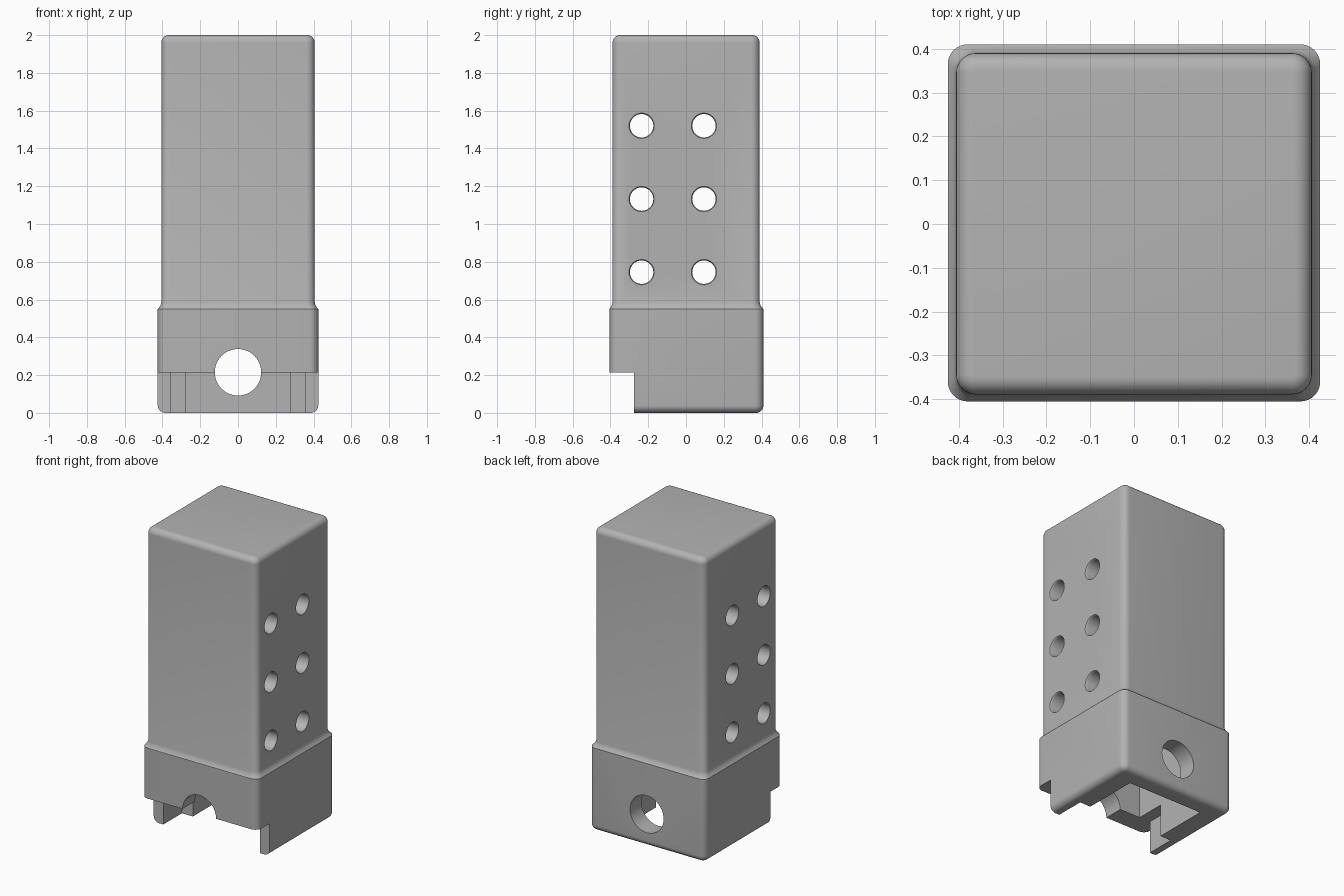
import bpy, bmesh, math
from mathutils import Matrix

cube = bpy.data.objects.get("Cube")
if cube:
    bpy.data.objects.remove(cube, do_unlink=True)

grey = bpy.data.materials.new("plain_grey")
grey.use_nodes = True
grey.diffuse_color = (0.45, 0.45, 0.45, 1)
grey.node_tree.nodes["Principled BSDF"].inputs["Base Color"].default_value = grey.diffuse_color


def make(name, bm, helper=False):
    bmesh.ops.recalc_face_normals(bm, faces=bm.faces)
    mesh = bpy.data.meshes.new(name)
    bm.to_mesh(mesh)
    bm.free()
    obj = bpy.data.objects.new(name, mesh)
    bpy.context.collection.objects.link(obj)
    mesh.materials.append(grey)
    if helper:
        obj.hide_render = True
        obj.hide_viewport = True
        obj.display_type = 'WIRE'
    return obj


def ring(bm, hx, y0, y1, z, r, n=8):
    """Rounded rectangle of vertices at height z."""
    corners = [(hx - r, y1 - r), (r - hx, y1 - r), (r - hx, y0 + r), (hx - r, y0 + r)]
    return [bm.verts.new((cx + r * math.cos(a), cy + r * math.sin(a), z))
            for q, (cx, cy) in enumerate(corners)
            for a in [(q + i / n) * math.pi / 2 for i in range(n + 1)]]


def loft(bm, rings):
    for a, b in zip(rings, rings[1:]):
        for i in range(len(a)):
            j = (i + 1) % len(a)
            bm.faces.new((a[i], a[j], b[j], b[i]))
    bm.faces.new(rings[0][::-1])
    bm.faces.new(rings[-1])


def box(name, x0, x1, y0, y1, z0, z1, round_edges=None):
    bm = bmesh.new()
    bmesh.ops.create_cube(bm, size=1)
    for v in bm.verts:
        v.co.x = x1 if v.co.x > 0 else x0
        v.co.y = y1 if v.co.y > 0 else y0
        v.co.z = z1 if v.co.z > 0 else z0
    if round_edges:
        edges = [e for e in bm.edges if all(round_edges(v.co) for v in e.verts)]
        bmesh.ops.bevel(bm, geom=edges, offset=0.02, segments=5, affect='EDGES', profile=0.5)
    return make(name, bm, True)


def rod(name, axis, y, z, profile):
    """Turned cutter along x or y from (distance, radius) pairs."""
    bm = bmesh.new()
    loft(bm, [[bm.verts.new((r * math.cos(t * math.pi / 24), r * math.sin(t * math.pi / 24), d))
               for t in range(48)] for d, r in profile])
    turn = Matrix.Rotation(math.pi / 2, 4, 'Y' if axis == 'x' else 'X')
    bm.transform(Matrix.Translation((0, y, z)) @ turn)
    return make(name, bm, True)


# Outer shell: rounded foot, sleeve, sloped ledge, tower and rounded top
FILLET = 0.04
bm = bmesh.new()
arc = [i * math.pi / 16 for i in range(9)]
levels = [(FILLET * (1 - math.sin(a)), FILLET * (1 - math.cos(a)), 0) for a in reversed(arc)]
levels = [(FILLET * (1 - math.sin(a)), FILLET * (1 - math.cos(a))) for a in arc]
rings = [ring(bm, 0.425 - d, d - 0.405, 0.41 - d, z, 0.045 - d) for d, z in levels]
rings.append(ring(bm, 0.425, -0.405, 0.41, 0.55, 0.045))
rings.append(ring(bm, 0.412, -0.395, 0.396, 0.565, 0.045))
rings.append(ring(bm, 0.406, -0.389, 0.39, 0.585, 0.045))
rings += [ring(bm, 0.406 - d, d - 0.389, 0.39 - d, 2 - z, 0.045 - d) for d, z in reversed(levels)]
loft(bm, rings)
housing = make("housing", bm)

# Cutters: inner chamber, wider front slot, front step, cable hole and vents
cutters = [
    box("chamber_cutter", -0.275, 0.275, -0.275, 0.29, -0.1, 1.87),
    box("front_step_cutter", -0.6, 0.6, -0.6, -0.275, -0.1, 0.215),
    box("front_slot_cutter", -0.355, 0.355, -0.3, -0.08, -0.1, 0.215),
    rod("cable_hole_cutter", 'y', 0, 0.215, [(-0.6, 0.123), (0.6, 0.123)]),
]
lip = [(0.27, 0.062), (0.398, 0.062), (0.403, 0.064), (0.408, 0.069), (0.5, 0.069)]
vent = [(-d, r) for d, r in reversed(lip)] + lip
for y in (-0.235, 0.095):
    for z in (0.745, 1.132, 1.52):
        cutters.append(rod("vent_cutter", 'x', y, z, vent))

for cutter in cutters:
    mod = housing.modifiers.new(cutter.name, 'BOOLEAN')
    mod.operation = 'DIFFERENCE'
    mod.solver = 'EXACT'
    mod.object = cutter

# Bake the cuts and shade smoothly with crisp edges
bpy.context.view_layer.update()
baked = bpy.data.meshes.new_from_object(housing.evaluated_get(bpy.context.evaluated_depsgraph_get()))
housing.modifiers.clear()
housing.data = baked
for cutter in cutters:
    bpy.data.objects.remove(cutter, do_unlink=True)
bpy.context.view_layer.objects.active = housing
housing.select_set(True)
bpy.ops.object.shade_smooth_by_angle(angle=math.radians(30))
